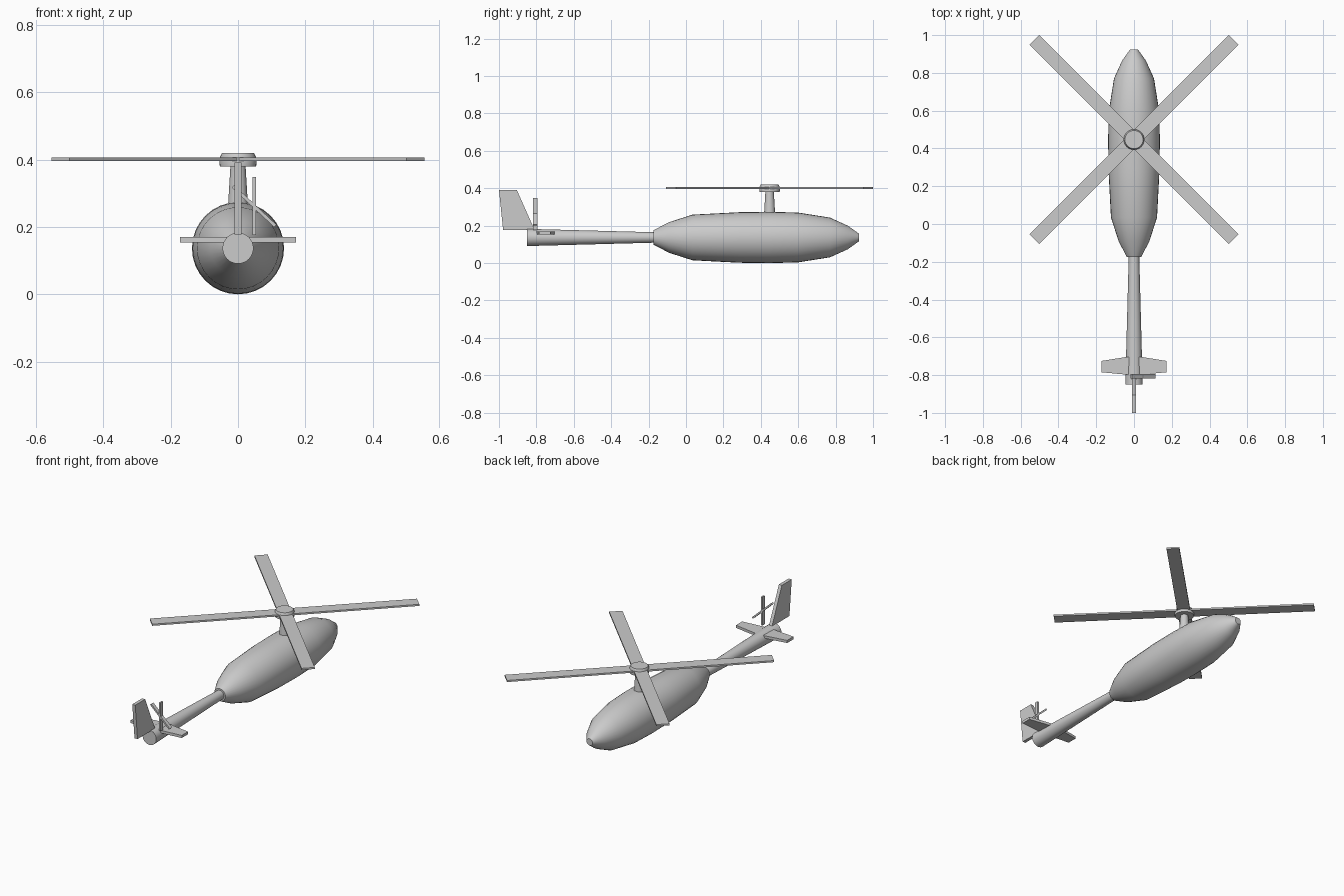
import bpy, bmesh, math
from mathutils import Matrix, Vector

if "Cube" in bpy.data.objects:
    bpy.data.objects.remove(bpy.data.objects["Cube"])

AXIS_Z = 0.137      # height of the fuselage centreline
MAST_Y = 0.447      # rotor mast position


def finish(name, bm, smooth=False):
    bmesh.ops.recalc_face_normals(bm, faces=bm.faces)
    me = bpy.data.meshes.new(name)
    bm.to_mesh(me)
    bm.free()
    ob = bpy.data.objects.new(name, me)
    bpy.context.collection.objects.link(ob)
    if smooth:
        bpy.ops.object.select_all(action='DESELECT')
        ob.select_set(True)
        bpy.context.view_layer.objects.active = ob
        bpy.ops.object.shade_smooth_by_angle(angle=math.radians(32))
    return ob


def lathe(name, profile, matrix, sides=32):
    """Revolve (height, radius) pairs about local z, with capped ends."""
    bm = bmesh.new()
    rings = []
    for h, r in profile:
        rings.append([bm.verts.new(matrix @ Vector((
            r * math.cos(2 * math.pi * i / sides),
            r * math.sin(2 * math.pi * i / sides), h))) for i in range(sides)])
    for a, b in zip(rings, rings[1:]):
        for i in range(sides):
            j = (i + 1) % sides
            bm.faces.new((a[i], a[j], b[j], b[i]))
    bm.faces.new(rings[0])
    bm.faces.new(rings[-1])
    return finish(name, bm, True)


def plate(name, outline, offset):
    """Extrude a flat outline by the offset vector, centred on the outline."""
    off = Vector(offset)
    bm = bmesh.new()
    face = bm.faces.new([bm.verts.new(Vector(p) - off / 2) for p in outline])
    ext = bmesh.ops.extrude_face_region(bm, geom=[face])
    bmesh.ops.translate(bm, vec=off, verts=[
        v for v in ext['geom'] if isinstance(v, bmesh.types.BMVert)])
    return finish(name, bm)


def box(name, size, matrix):
    bm = bmesh.new()
    bmesh.ops.create_cube(bm, size=1, matrix=matrix @ Matrix.Diagonal((*size, 1)))
    return finish(name, bm)


# Fuselage and tail boom share the lengthwise axis
along_y = Matrix.Translation((0, 0, AXIS_Z)) @ Matrix.Rotation(-math.pi / 2, 4, 'X')
lathe("fuselage", [(-0.175, 0.038), (-0.09, 0.082), (0.035, 0.122), (0.285, 0.135),
                   (0.45, 0.137), (0.6, 0.133), (0.77, 0.106), (0.865, 0.063),
                   (0.925, 0.02)], along_y)
lathe("tail_boom", [(-0.85, 0.046), (-0.1, 0.026)], along_y)

# Rotor mast and hub
mast = Matrix.Translation((0, MAST_Y, 0))
lathe("rotor_mast", [(0.24, 0.031), (0.39, 0.022)], mast)
lathe("rotor_hub", [(0.38, 0.054), (0.402, 0.056), (0.42, 0.048)], mast)

# Main rotor blades
for k in range(4):
    m = (Matrix.Translation((0, MAST_Y, 0.401))
         @ Matrix.Rotation(math.radians(45 + 90 * k), 4, 'Z')
         @ Matrix.Translation((0.373, 0, 0)))
    box(f"main_blade_{k + 1}", (0.746, 0.074, 0.01), m)

# Vertical tail fin
plate("tail_fin", [(0, -1.0, 0.392), (0, -0.905, 0.392), (0, -0.81, 0.178),
                   (0, -0.978, 0.178)], (0.02, 0, 0))

# Horizontal stabilizer, tapered to both tips
half = [(0.172, -0.725), (0.172, -0.785), (0.035, -0.798)]
right = [(0.035, -0.703)] + half
outline = right + [(-x, y) for x, y in reversed(right)]
plate("stabilizer", [(x, y, 0.162) for x, y in outline], (0, 0, 0.016))

# Tail rotor: an upright blade and a slanted one
for name, angle in (("tail_blade_upright", 90), ("tail_blade_slanted", 43)):
    m = (Matrix.Translation((0.048, -0.806, 0.262))
         @ Matrix.Rotation(math.radians(angle), 4, 'Y'))
    box(name, (0.172, 0.022, 0.01), m)
